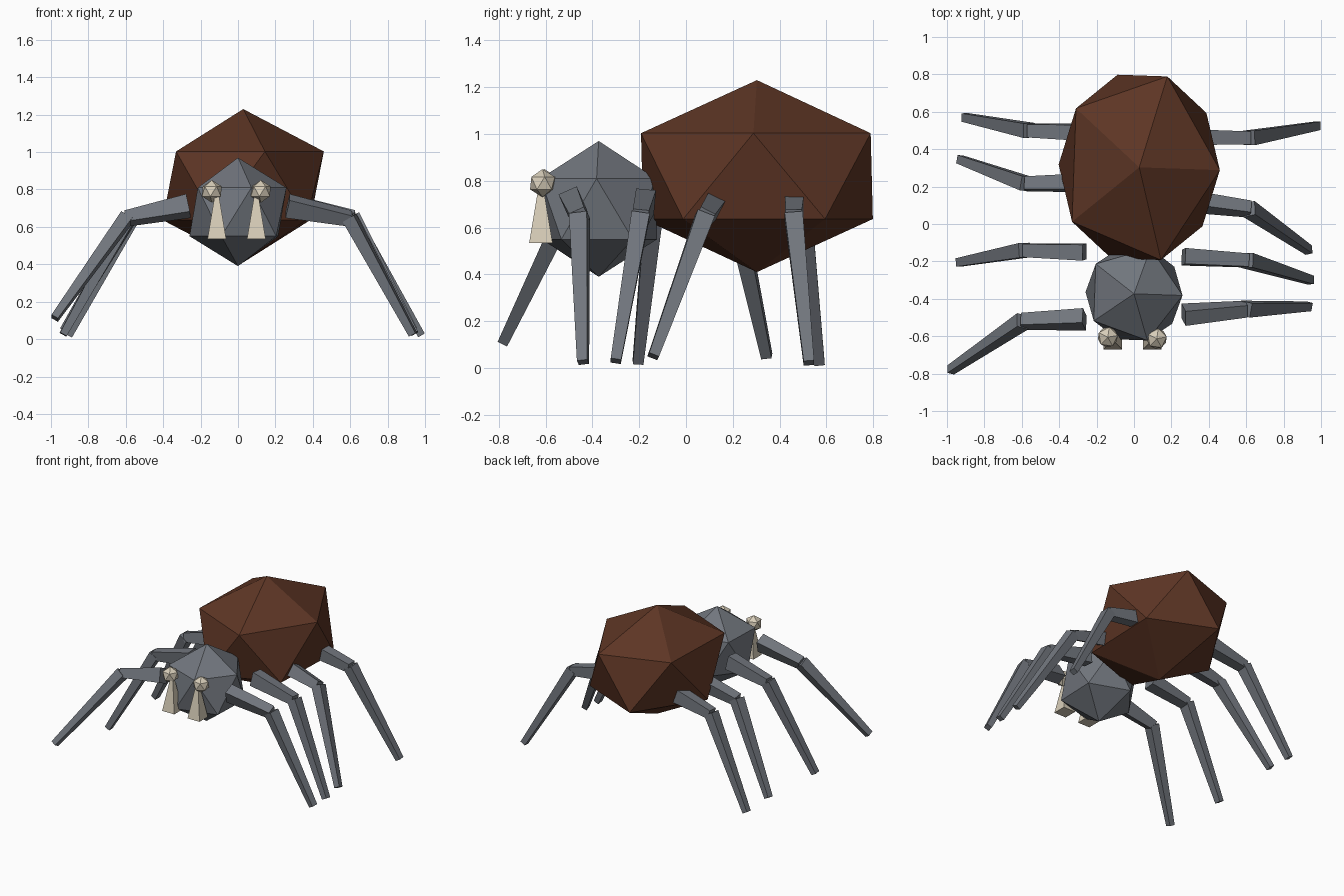
import bpy
import bmesh
from math import radians, sin, cos
from mathutils import Vector, Matrix

cube = bpy.data.objects.get("Cube")
if cube:
    bpy.data.objects.remove(cube, do_unlink=True)


def material(name, rgb):
    mat = bpy.data.materials.new(name)
    mat.use_nodes = True
    mat.diffuse_color = (*rgb, 1)
    mat.node_tree.nodes["Principled BSDF"].inputs["Base Color"].default_value = (*rgb, 1)
    return mat


brown = material("brown", (0.11, 0.036, 0.018))
grey = material("slate grey", (0.165, 0.18, 0.205))
cream = material("cream", (0.69, 0.62, 0.49))


def finish(name, bm, mat):
    bmesh.ops.recalc_face_normals(bm, faces=bm.faces)
    mesh = bpy.data.meshes.new(name)
    bm.to_mesh(mesh)
    bm.free()
    mesh.materials.append(mat)
    obj = bpy.data.objects.new(name, mesh)
    bpy.context.collection.objects.link(obj)
    return obj


def faceted_ball(name, centre, radii, mat, turn=0):
    bm = bmesh.new()
    bmesh.ops.create_icosphere(bm, subdivisions=1, radius=1)
    obj = finish(name, bm, mat)
    obj.location = centre
    obj.scale = radii
    obj.rotation_euler.z = radians(turn)


def tapered_bar(name, start, end, start_size, end_size, mat, roll=0):
    """Four-sided bar between two points; sizes are (width, height)."""
    start, end = Vector(start), Vector(end)
    along = (end - start).normalized()
    side = Vector((0, cos(radians(roll)), sin(radians(roll))))
    side = (side - along * side.dot(along)).normalized()
    up = along.cross(side)
    bm = bmesh.new()
    bmesh.ops.create_cube(bm, size=1)
    for v in bm.verts:
        point, size = (start, start_size) if v.co.x < 0 else (end, end_size)
        v.co = point + side * v.co.y * size[0] + up * v.co.z * size[1]
    finish(name, bm, mat)


# Body
faceted_ball("abdomen", (0.028, 0.303, 0.82), (0.482, 0.577, 0.41), brown, -2)
faceted_ball("head", (0, -0.373, 0.68), (0.29, 0.29, 0.29), grey, -2)

# Eyes and fangs
for label, eye_x, eye_y, fang_x in (("right", -0.14, -0.605, -0.113),
                                    ("left", 0.122, -0.613, 0.098)):
    faceted_ball(label + "_eye", (eye_x, eye_y, 0.79), (0.06, 0.06, 0.06), cream, 10)
    tapered_bar(label + "_fang", (fang_x, -0.62, 0.535), (fang_x, -0.62, 0.76),
                (0.1, 0.1), (0.025, 0.025), cream)

# Legs: name, side, hip y, knee (x, y), foot (x, y, z), roll
legs = (
    ("right_front_leg", -1, -0.51, (0.60, -0.52), (0.98, -0.78), 0.112, -25),
    ("right_second_leg", -1, -0.15, (0.59, -0.14), (0.935, -0.205), 0.025, 4),
    ("right_third_leg", -1, 0.22, (0.58, 0.215), (0.93, 0.345), 0.05, -10),
    ("right_back_leg", -1, 0.49, (0.565, 0.5), (0.905, 0.57), 0.02, 4),
    ("left_front_leg", 1, -0.485, (0.60, -0.455), (0.935, -0.44), 0.025, 24),
    ("left_second_leg", 1, -0.175, (0.61, -0.195), (0.945, -0.30), 0.03, -5),
    ("left_third_leg", 1, 0.125, (0.62, 0.08), (0.935, -0.14), 0.05, -27),
    ("left_back_leg", 1, 0.465, (0.62, 0.46), (0.98, 0.525), 0.022, 0),
)
for name, s, hip_y, knee, foot, foot_z, roll in legs:
    tapered_bar(name + "_upper", (s * 0.265, hip_y, 0.712), (s * knee[0], knee[1], 0.645),
                (0.085, 0.105), (0.07, 0.065), grey, roll)
    tapered_bar(name + "_lower", (s * (knee[0] - 0.005), knee[1], 0.65),
                (s * foot[0], foot[1], foot_z), (0.078, 0.07), (0.045, 0.04), grey, roll)
